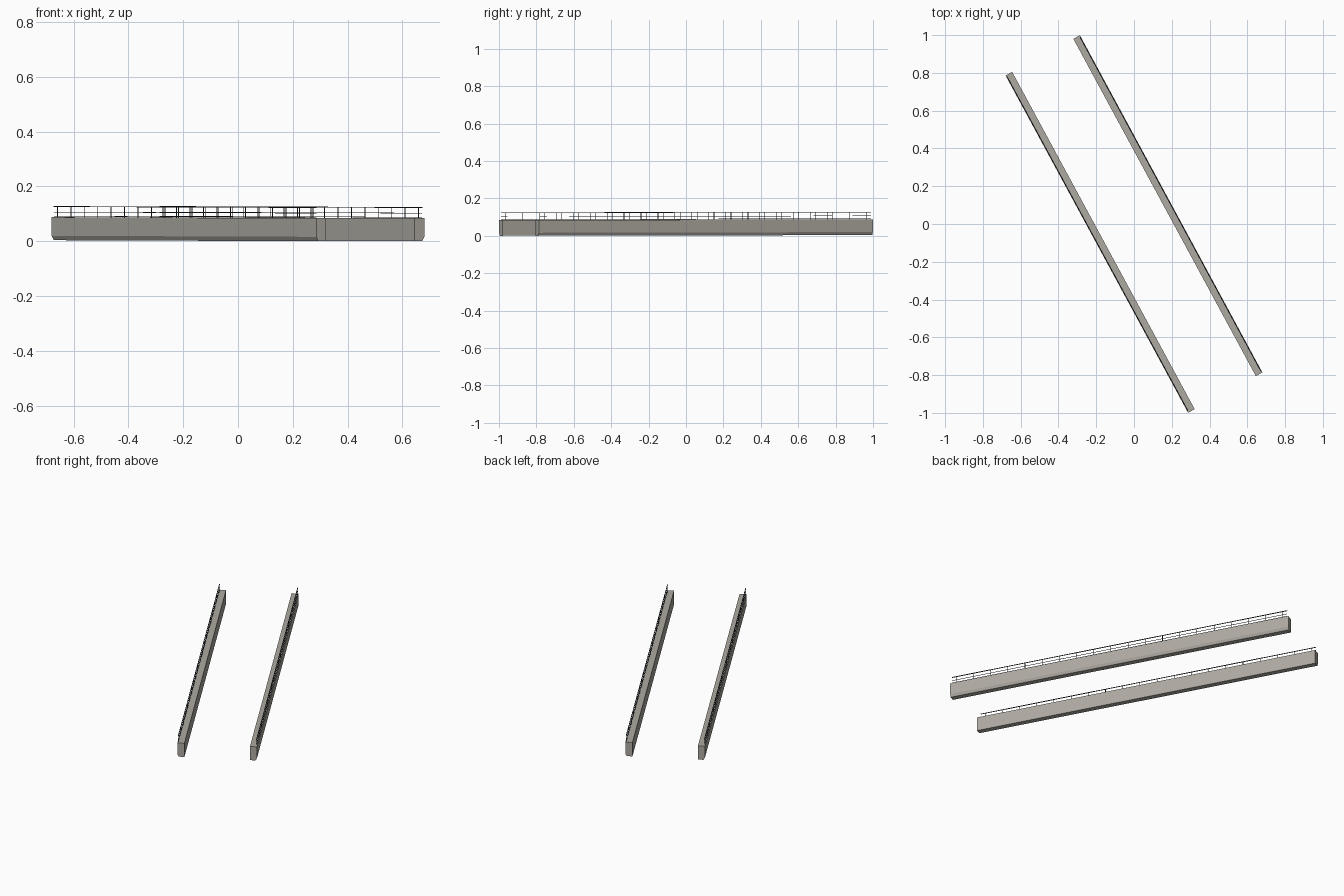
import bpy, bmesh, math
from mathutils import Matrix, Vector

if "Cube" in bpy.data.objects:
    bpy.data.objects.remove(bpy.data.objects["Cube"])

D = Vector((0.476, -0.8795, 0))      # direction along the bridge
N = Vector((0.8795, 0.476, 0))       # outward direction of the right side
L, W, OFF, RAIL = 1.015, 0.02, 0.204, 0.0155
SLOPE = -0.0018                      # slight fall along the length

dark = bpy.data.materials.new("dark_metal")
dark.diffuse_color = (0.03, 0.035, 0.04, 1)
dark.use_nodes = True
dark.node_tree.nodes["Principled BSDF"].inputs["Base Color"].default_value = dark.diffuse_color
stone = bpy.data.materials.new("concrete")
stone.diffuse_color = (0.42, 0.40, 0.36, 1)
stone.use_nodes = True
stone.node_tree.nodes["Principled BSDF"].inputs["Base Color"].default_value = stone.diffuse_color


def place(s, o, z, side):
    """Along, outward and up coordinates to world space."""
    p = D * s + N * (side * (OFF + o))
    return Vector((p.x, p.y, z + SLOPE * s))


def extrude(bm, profile, s0, s1, side):
    """Sweep an (outward, up) profile along the bridge."""
    a = [bm.verts.new(place(s0, o, z, side)) for o, z in profile]
    b = [bm.verts.new(place(s1, o, z, side)) for o, z in profile]
    n = len(profile)
    bm.faces.new(a)
    bm.faces.new(b[::-1])
    for i in range(n):
        j = (i + 1) % n
        bm.faces.new((a[i], b[i], b[j], a[j]))


def rect(o, z0, z1, h):
    return [(o - h, z0), (o + h, z0), (o + h, z1), (o - h, z1)]


def finish(bm, name, mat):
    bmesh.ops.recalc_face_normals(bm, faces=bm.faces)
    me = bpy.data.meshes.new(name)
    bm.to_mesh(me)
    bm.free()
    me.materials.append(mat)
    ob = bpy.data.objects.new(name, me)
    bpy.context.collection.objects.link(ob)


for side, label in ((-1, "left"), (1, "right")):
    # Solid edge beam with a chamfered outer lower edge
    bm = bmesh.new()
    extrude(bm, [(-W, 0.002), (W - 0.008, 0.002), (W, 0.018),
                 (W, 0.086), (-W, 0.086)], -L, L, side)
    finish(bm, label + "_edge_beam", stone)

    # Handrail, middle rail and low rail
    bm = bmesh.new()
    for z0, z1, h in ((0.1235, 0.1265, 0.002), (0.1035, 0.1055, 0.001),
                      (0.0885, 0.0905, 0.001)):
        extrude(bm, rect(RAIL, z0, z1, h), -1.006, 1.006, side)
    finish(bm, label + "_rails", dark)

    # Railing posts
    bm = bmesh.new()
    for i in range(20):
        s = -0.98 + 1.96 * i / 19
        extrude(bm, rect(RAIL, 0.085, 0.124, 0.0012), s - 0.0012, s + 0.0012, side)
    finish(bm, label + "_posts", dark)
